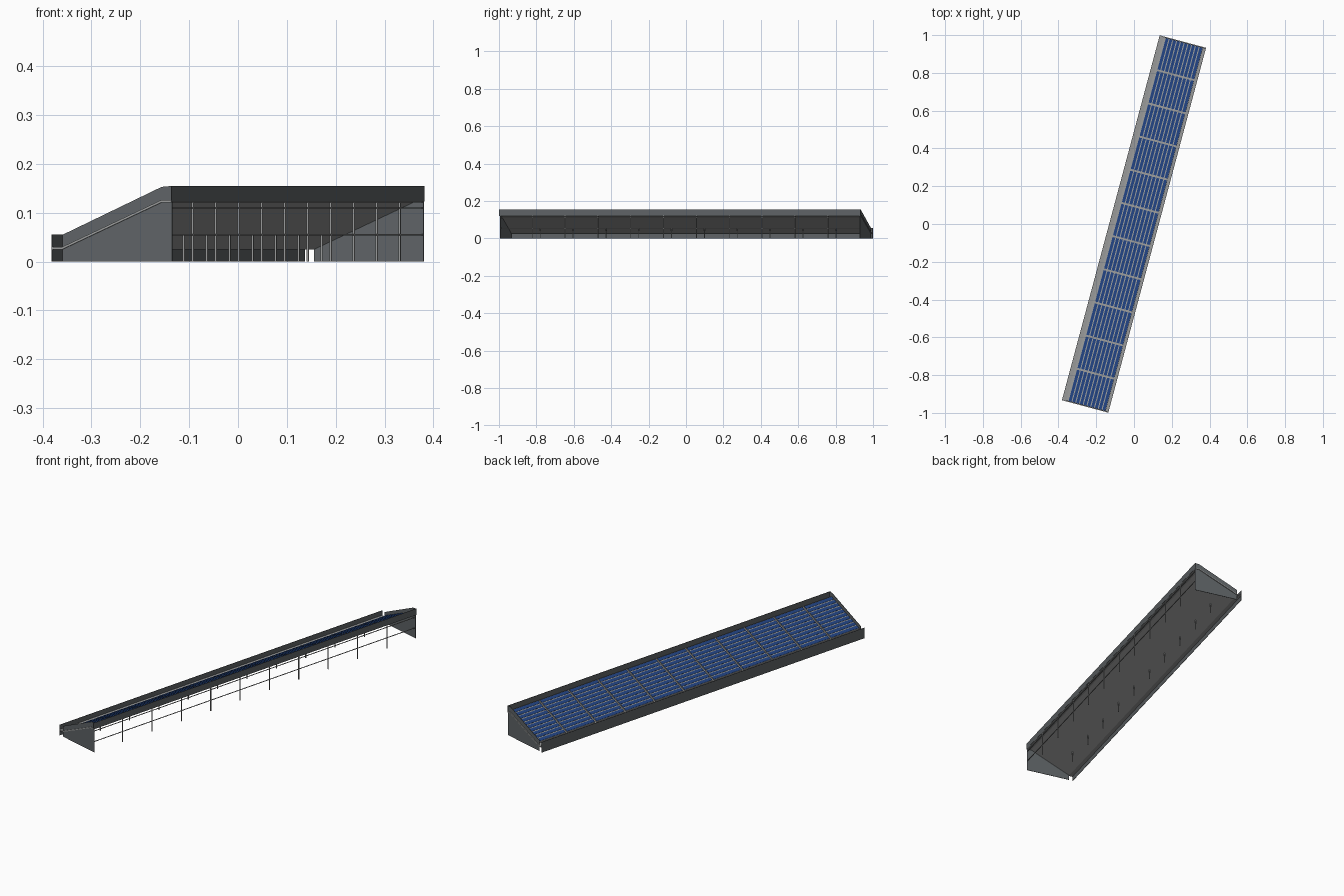
import bpy, bmesh, math

cube = bpy.data.objects.get("Cube")
if cube:
    bpy.data.objects.remove(cube, do_unlink=True)

TURN = math.radians(-15)      # the long axis is swung away from y
HALF = 0.127                  # half width
BAYS = 11
BAY = 2.0 / BAYS
EAVE, RIDGE = (-0.105, 0.03), (0.105, 0.126)   # ends of the sloped roof


def material(name, rgb):
    m = bpy.data.materials.new(name)
    m.use_nodes = True
    m.diffuse_color = (*rgb, 1)
    m.node_tree.nodes["Principled BSDF"].inputs["Base Color"].default_value = (*rgb, 1)
    return m


slate = material("dark slate cladding", (0.112, 0.124, 0.131))
grey = material("light grey metal", (0.315, 0.32, 0.32))
blue = material("solar blue", (0.015, 0.055, 0.22))


def prisms(name, pieces, mat):
    """Each piece is a (width, height) profile extruded from y0 to y1."""
    bm = bmesh.new()
    for profile, y0, y1 in pieces:
        a = [bm.verts.new((x, y0, z)) for x, z in profile]
        b = [bm.verts.new((x, y1, z)) for x, z in profile]
        bm.faces.new(a)
        bm.faces.new(b[::-1])
        for i in range(len(a)):
            j = (i + 1) % len(a)
            bm.faces.new((a[i], b[i], b[j], a[j]))
    bmesh.ops.recalc_face_normals(bm, faces=bm.faces)
    mesh = bpy.data.meshes.new(name)
    bm.to_mesh(mesh)
    bm.free()
    mesh.materials.append(mat)
    ob = bpy.data.objects.new(name, mesh)
    ob.rotation_euler.z = TURN
    bpy.context.scene.collection.objects.link(ob)


def rect(x0, x1, z0, z1):
    return [(x0, z0), (x1, z0), (x1, z1), (x0, z1)]


def slope_strip(t0, t1, low, high):
    """Profile of a strip lying on the slope, t from eave to ridge."""
    def at(t, h):
        return tuple(p + (q - p) * t + d for p, q, d in zip(EAVE, RIDGE, (0, h)))
    return [at(t0, low), at(t1, low), at(t1, high), at(t0, high)]


# Roof sheet with a flat gutter at each long edge
top = [(-HALF + 0.001, EAVE[1]), EAVE, RIDGE, (HALF - 0.001, RIDGE[1])]
roof = top + [(x, z - 0.005) for x, z in reversed(top)]
prisms("roof_sheet", [(roof, -1, 1)], grey)

# Long walls: low wall at the eave, raised fascia at the ridge
prisms("low_wall", [(rect(-HALF, -HALF + 0.0015, 0, 0.055), -1, 1)], slate)
prisms("high_fascia", [(rect(HALF - 0.0015, HALF, 0.123, 0.155), -1, 1)], slate)

# End walls, rising past the roof as a parapet
gable = [(EAVE[0], 0), (HALF, 0), (HALF, 0.155), (RIDGE[0], 0.153), (EAVE[0], 0.055)]
prisms("end_walls", [(gable, -0.996, -0.994), (gable, 0.994, 0.996)], slate)

# Two rows of posts, one pair at each bay line
lines = [-1 + BAY * i for i in range(1, BAYS)]
R = 0.0019
POST = 0.1235
prisms("tall_posts", [(rect(POST - R, POST + R, 0, 0.122), y - R, y + R) for y in lines], grey)
prisms("short_posts", [(rect(-0.042 - R, -0.042 + R, 0, 0.055), y - R, y + R) for y in lines], grey)

# Rails along the open side
prisms("rails", [(rect(POST - R, POST + R, z - 0.0012, z + 0.0012), -0.994, 0.994)
                 for z in (0.055, 0.11)], grey)

# Solar panels: a grey backing frame per bay with blue strips on top
START, END, ROWS, LIFT = 0.05, 1.03, 10, 0.006
PITCH = (END - START) / ROWS
backs, cells = [], []
for i in range(BAYS):
    y0, y1 = -1 + BAY * i + 0.005, -1 + BAY * (i + 1) - 0.005
    backs.append((slope_strip(START, END, 0, LIFT), y0, y1))
    for r in range(ROWS):
        t = START + PITCH * r
        cells.append((slope_strip(t + PITCH * 0.13, t + PITCH * 0.87, LIFT, LIFT + 0.001), y0, y1))
prisms("panel_frames", backs, grey)
prisms("panel_cells", cells, blue)
